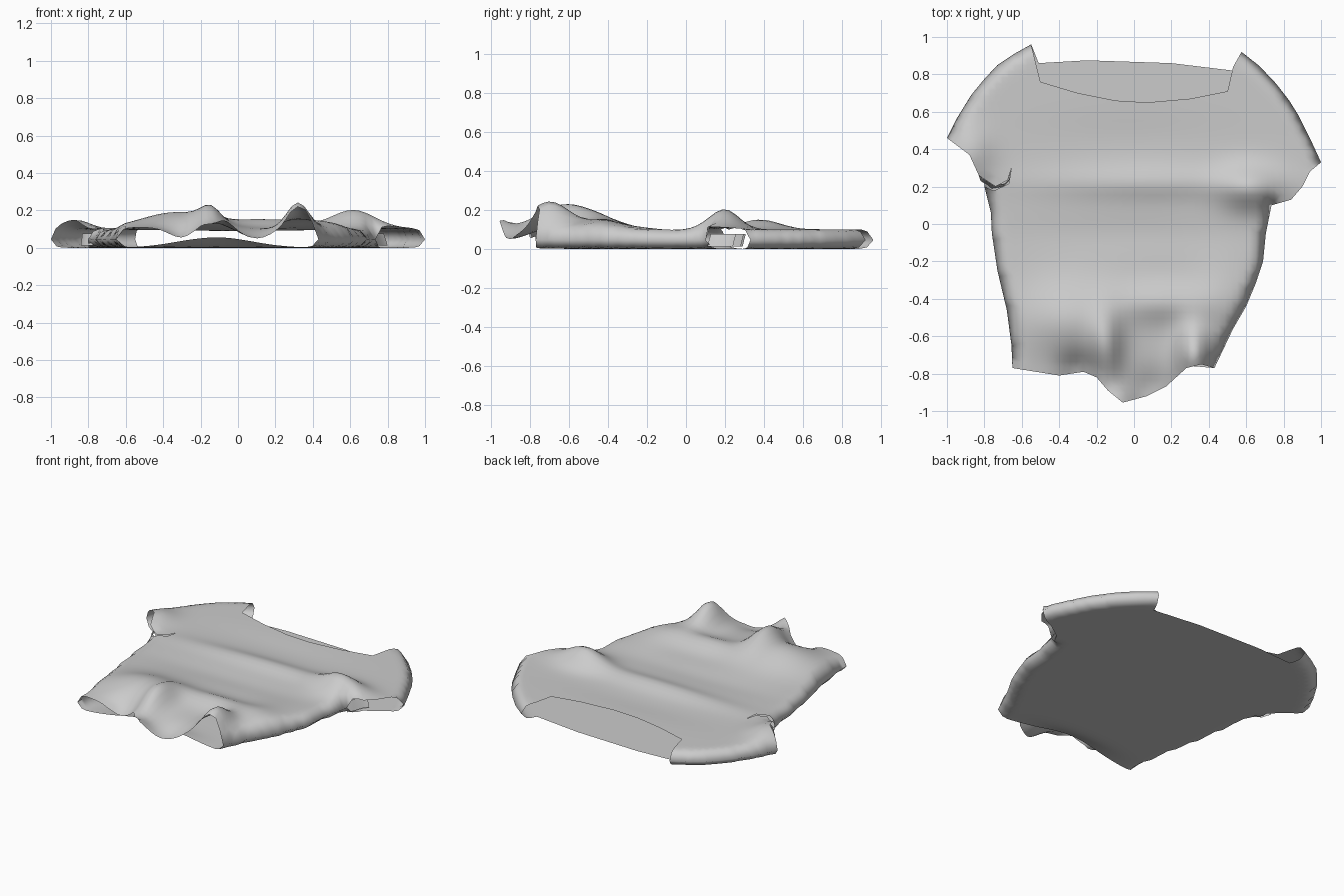
import bpy, bmesh, math
from mathutils import Vector
from mathutils.geometry import delaunay_2d_cdt

if "Cube" in bpy.data.objects:
    bpy.data.objects.remove(bpy.data.objects["Cube"])

# Seams shared by front and back panels (closed, rolled edges)
LEFT_SHOULDER = [(-1, .46), (-.95, .56), (-.87, .69), (-.80, .775), (-.73, .85), (-.64, .91), (-.55, .96)]
RIGHT_SHOULDER = [(.575, .92), (.67, .845), (.76, .75), (.83, .66), (.88, .58), (.94, .46), (1, .33)]
RIGHT_SIDE = [(.735, .10), (.705, -.05), (.69, -.2), (.65, -.32), (.60, -.44), (.53, -.56), (.43, -.77)]
LEFT_SIDE = [(-.65, -.77), (-.655, -.65), (-.68, -.46), (-.73, -.25), (-.76, -.05), (-.765, .06), (-.80, .2)]
SEAMS = [LEFT_SHOULDER, RIGHT_SHOULDER, RIGHT_SIDE, LEFT_SIDE]

# Open edges: neck, right cuff, hem, left cuff (with an underarm slit)
FRONT_OPEN = [
    [(-.51, .80), (-.50, .76), (-.3, .70), (-.1, .66), (.07, .65), (.3, .67), (.5, .71), (.53, .84)],
    [(.94, .28), (.90, .20), (.84, .13)],
    [(.36, -.75), (.28, -.77), (.17, -.87), (.07, -.92), (-.06, -.955), (-.14, -.89), (-.20, -.82), (-.27, -.79), (-.4, -.81)],
    [(-.75, .178), (-.67, .215), (-.655, .30), (-.675, .235), (-.74, .20), (-.83, .26), (-.88, .37)],
]
BACK_OPEN = [
    [(-.51, .86), (-.25, .875), (.2, .86), (.53, .82)],
    [(.88, .27), (.78, .20)],
    [(.2, -.75), (-.2, -.74)],
    [(-.80, .30), (-.88, .38)],
]

# Cloth folds: x, y, width x, width y, height
FOLDS = [(.1, .22, .6, .08, .03), (.62, .19, .16, .11, .09), (-.87, .38, .11, .14, .05),
         (-.33, -.52, .27, .2, .09), (-.15, -.66, .08, .18, .09), (.15, -.42, .26, .10, .05),
         (.32, -.70, .085, .15, .14), (-.08, -.96, .07, .08, .05), (.10, -.90, .11, .12, -.05),
         (-.3, -.79, .1, .09, -.06), (0, -.05, .6, .1, -.01), (0, .45, .5, .14, -.01),
         (.45, -.42, .15, .2, .03)]
EDGE = 0.045


def bump(x, y, fold):
    cx, cy, sx, sy, amp = fold
    return amp * math.exp(-((x - cx) / sx) ** 2 - ((y - cy) / sy) ** 2)


def seam_distance(p):
    best = 9.0
    for seam in SEAMS:
        for a, b in zip(seam, seam[1:]):
            a, b = Vector(a), Vector(b)
            t = (p - a).dot(b - a) / (b - a).length_squared
            best = min(best, (p - a - (b - a) * max(0, min(1, t))).length)
    return best


def roll(p, radius=0.08):
    t = min(1, seam_distance(p) / radius)
    return math.sqrt(max(0, 1 - (1 - t) ** 2))


def front_z(p):
    h = .1 + sum(bump(p.x, p.y, f) for f in FOLDS)
    return EDGE + (h - EDGE) * roll(p)


def back_z(p):
    return EDGE * (1 - roll(p)) + bump(p.x, p.y, (-.12, -.77, .27, .10, .06))


def add_panel(bm, openings, height, up, step=0.033):
    # outline subdivided, then filled with a regular grid
    corners = []
    for seam, opening in zip(SEAMS, openings):
        corners += seam + opening
    outline = []
    for a, b in zip(corners, corners[1:] + corners[:1]):
        a, b = Vector(a), Vector(b)
        n = max(1, round((b - a).length / step))
        outline += [a.lerp(b, i / n) for i in range(n)]
    pts = list(outline)
    for i in range(int(2 / step)):
        for j in range(int(2 / step)):
            p = Vector((-1 + i * step, -1 + j * step))
            if min((p - q).length for q in outline) > step * .7 and seam_distance(p) > step * .6:
                pts.append(p)
    n = len(outline)
    edges = [(i, (i + 1) % n) for i in range(n)]
    v2, _, faces, *_ = delaunay_2d_cdt(pts, edges, [list(range(n))], 1, 1e-5)
    used = {i for f in faces for i in f}
    verts = {i: bm.verts.new((v2[i].x, v2[i].y, height(v2[i]))) for i in used}
    for f in faces:
        a, b, c = (v2[i] for i in f[:3])
        ccw = (b.x - a.x) * (c.y - a.y) - (b.y - a.y) * (c.x - a.x) > 0
        bm.faces.new([verts[i] for i in (f if ccw == up else f[::-1])])


def finish(bm, name):
    mesh = bpy.data.meshes.new(name)
    bm.to_mesh(mesh)
    bm.free()
    obj = bpy.data.objects.new(name, mesh)
    bpy.context.collection.objects.link(obj)
    bpy.ops.object.select_all(action='DESELECT')
    obj.select_set(True)
    bpy.context.view_layer.objects.active = obj
    bpy.ops.object.shade_smooth_by_angle(angle=math.radians(120))


# Shirt body: draped front and flat back welded along the seams
bm = bmesh.new()
add_panel(bm, FRONT_OPEN, front_z, True)
add_panel(bm, BACK_OPEN, back_z, False)
bmesh.ops.remove_doubles(bm, verts=bm.verts, dist=1e-3)
finish(bm, "shirt_body")


# Crumpled underarm cloth inside each cuff, leaning inward as it rises
def underarm(name, path, lean):
    bm = bmesh.new()
    rows = [[bm.verts.new((x + lean * k, y + .008 * k, z)) for k, z in enumerate((.012, .045, .075))]
            for x, y in path]
    for a, b in zip(rows, rows[1:]):
        for k in range(2):
            bm.faces.new((a[k], b[k], b[k + 1], a[k + 1]))
    finish(bm, name)


underarm("left_underarm", [(-.84, .29), (-.82, .23), (-.76, .19), (-.70, .20), (-.67, .23), (-.665, .28)], .004)
underarm("right_underarm", [(.735, .11), (.755, .15), (.775, .21), (.80, .24)], -.01)
